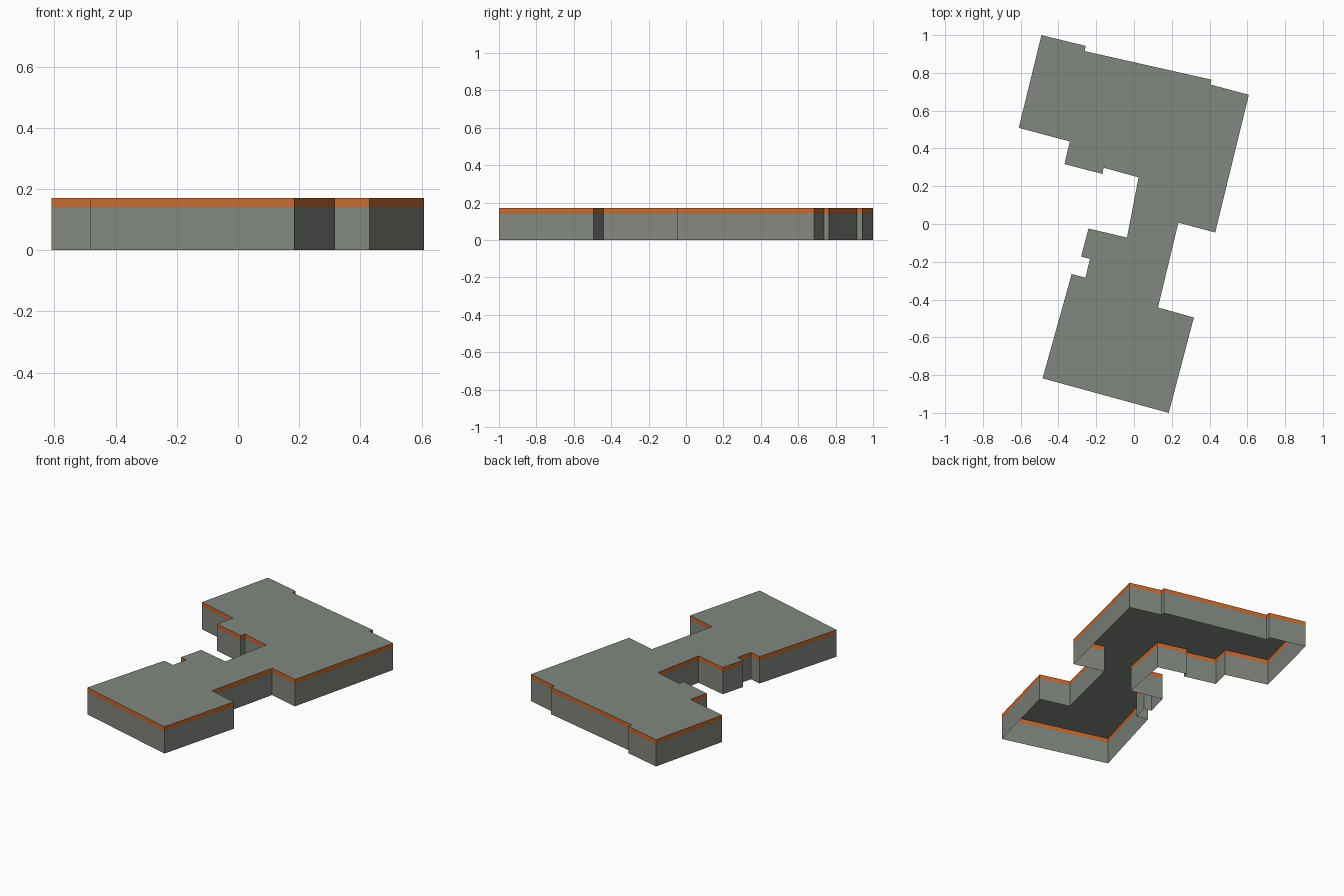
import bpy, bmesh

if "Cube" in bpy.data.objects:
    bpy.data.objects.remove(bpy.data.objects["Cube"])

WALL_TOP, ROOF_Z = 0.14, 0.17

# Building footprint, clockwise from the back left corner
FOOTPRINT = [
    (-0.49, 1.0), (-0.257, 0.943), (-0.26, 0.915), (0.41, 0.764),
    (0.405, 0.738), (0.608, 0.684), (0.43, -0.045), (0.235, 0.007),
    (0.127, -0.442), (0.317, -0.495), (0.184, -1.0), (-0.484, -0.817),
    (-0.33, -0.265), (-0.257, -0.284), (-0.233, -0.185), (-0.28, -0.172),
    (-0.241, -0.024), (-0.037, -0.072), (0.024, 0.247), (-0.161, 0.298),
    (-0.167, 0.265), (-0.368, 0.317), (-0.34, 0.437), (-0.61, 0.509)]
OUTLINE = FOOTPRINT[::-1]  # counter-clockwise, so faces point outward


def material(name, rgb):
    m = bpy.data.materials.new(name)
    m.diffuse_color = (*rgb, 1)
    m.use_nodes = True
    m.node_tree.nodes["Principled BSDF"].inputs["Base Color"].default_value = m.diffuse_color
    return m


def add_object(name, bm, mat):
    mesh = bpy.data.meshes.new(name)
    bm.to_mesh(mesh)
    bm.free()
    mesh.materials.append(mat)
    bpy.context.collection.objects.link(bpy.data.objects.new(name, mesh))


def wall_ring(name, z0, z1, mat):
    bm = bmesh.new()
    low = [bm.verts.new((x, y, z0)) for x, y in OUTLINE]
    high = [bm.verts.new((x, y, z1)) for x, y in OUTLINE]
    n = len(OUTLINE)
    for i in range(n):
        j = (i + 1) % n
        bm.faces.new((low[i], low[j], high[j], high[i]))
    add_object(name, bm, mat)


grey = material("stone_grey", (0.225, 0.245, 0.215))
rust = material("rust_orange", (0.55, 0.15, 0.036))

# Walls, open underneath
wall_ring("walls", 0, WALL_TOP, grey)

# Orange band under the roof edge
wall_ring("roof_band", WALL_TOP, ROOF_Z, rust)

# Flat roof
bm = bmesh.new()
roof = bm.faces.new([bm.verts.new((x, y, ROOF_Z)) for x, y in OUTLINE])
bm.normal_update()
bmesh.ops.triangulate(bm, faces=[roof])
add_object("flat_roof", bm, grey)
